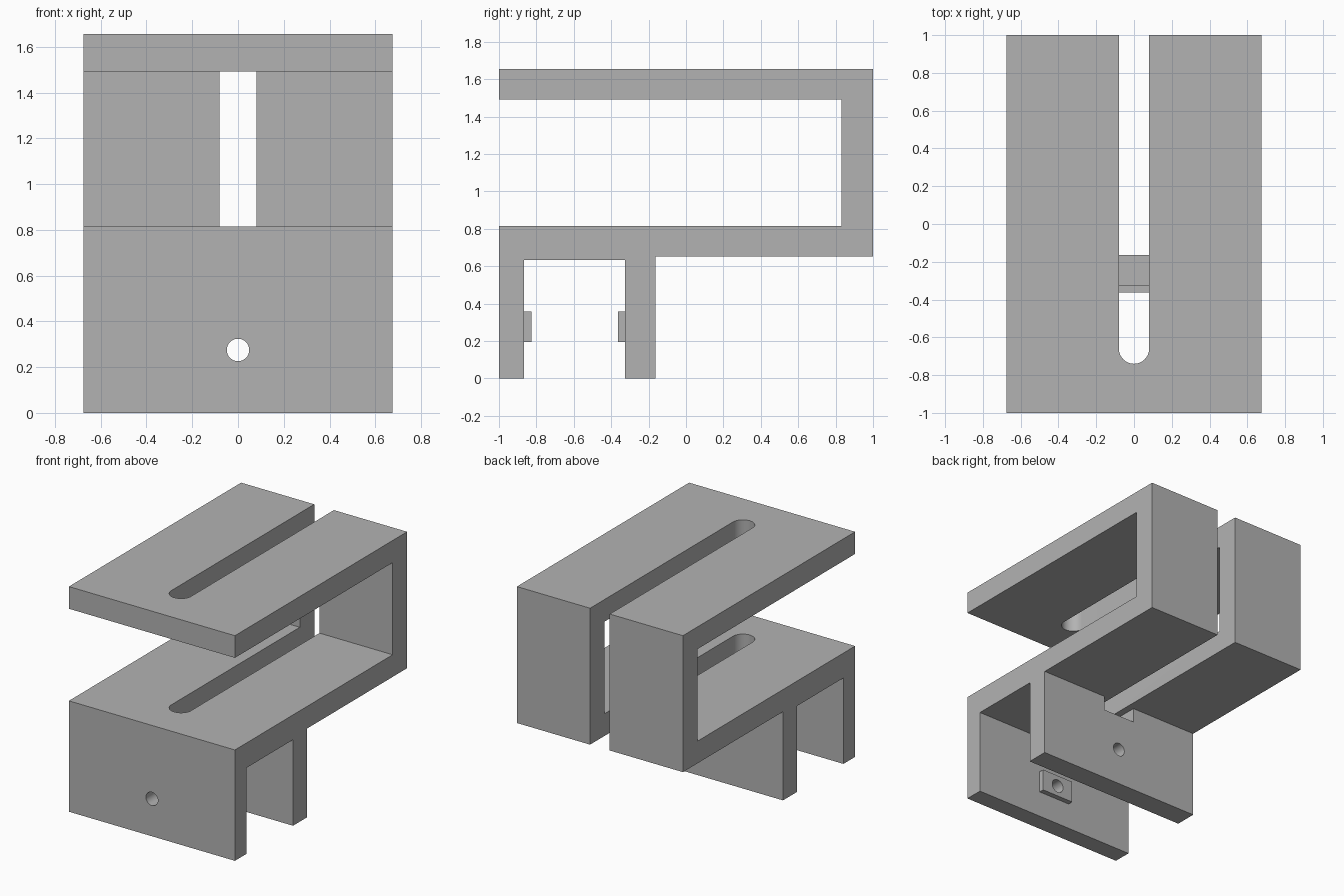
import bpy, bmesh, math

cube = bpy.data.objects.get("Cube")
if cube:
    bpy.data.objects.remove(cube, do_unlink=True)

grey = bpy.data.materials.new("plain grey")
grey.use_nodes = True
colour = (0.45, 0.45, 0.45, 1)
grey.diffuse_color = colour
grey.node_tree.nodes["Principled BSDF"].inputs["Base Color"].default_value = colour


def prism(name, outline, direction):
    """Extrude a planar outline along a vector."""
    bm = bmesh.new()
    face = bm.faces.new([bm.verts.new(p) for p in outline])
    grown = bmesh.ops.extrude_face_region(bm, geom=[face])["geom"]
    bmesh.ops.translate(bm, vec=direction,
                        verts=[v for v in grown if isinstance(v, bmesh.types.BMVert)])
    bmesh.ops.recalc_face_normals(bm, faces=bm.faces)
    mesh = bpy.data.meshes.new(name)
    bm.to_mesh(mesh)
    bm.free()
    mesh.materials.append(grey)
    obj = bpy.data.objects.new(name, mesh)
    bpy.context.collection.objects.link(obj)
    return obj


def box(name, half_width, y0, y1, z0, z1):
    w = half_width
    return prism(name, [(-w, y0, z0), (w, y0, z0), (w, y0, z1), (-w, y0, z1)],
                 (0, y1 - y0, 0))


def cut(obj, cutter):
    cutter.hide_render = True
    mod = obj.modifiers.new("cut", 'BOOLEAN')
    mod.operation, mod.solver, mod.object = 'DIFFERENCE', 'EXACT', cutter
    bpy.ops.object.select_all(action='DESELECT')
    obj.select_set(True)
    bpy.context.view_layer.objects.active = obj
    bpy.ops.object.modifier_apply(modifier=mod.name)


HALF = 0.675
SLOT = 0.08
FRONT_IN, REAR_IN, REAR_OUT = -0.865, -0.325, -0.163
SHELF_LOW, SHELF_TOP = 0.652, 0.815

# Folded bracket: clamp legs, shelf, back wall and top plate
profile = [(-1, 0), (FRONT_IN, 0), (FRONT_IN, 0.632), (REAR_IN, 0.632),
           (REAR_IN, 0), (REAR_OUT, 0), (REAR_OUT, SHELF_LOW), (1, SHELF_LOW),
           (1, 1.655), (-1, 1.655), (-1, 1.492), (0.832, 1.492),
           (0.832, SHELF_TOP), (-1, SHELF_TOP)]
bracket = prism("bracket", [(-HALF, y, z) for y, z in profile], (2 * HALF, 0, 0))

# Pads on the inner faces of the two legs
front_pad = box("front_pad", 0.132, FRONT_IN - 0.01, FRONT_IN + 0.038, 0.195, 0.357)
rear_pad = box("rear_pad", 0.132, REAR_IN - 0.038, REAR_IN + 0.01, 0.195, 0.357)

# Long slot with a round front end, open at the back
arc = [(SLOT * math.cos(a), -0.66 - SLOT * math.sin(a), 0.6)
       for a in (math.pi * i / 24 for i in range(25))]
slot = prism("slot_cutter", [(SLOT, 1.1, 0.6)] + arc + [(-SLOT, 1.1, 0.6)], (0, 0, 1.2))

# Notch in the top of the rear leg
notch = box("notch_cutter", 0.132, REAR_IN - 0.01, REAR_OUT + 0.01, 0.545, SHELF_LOW)

# Screw hole through both legs and pads
ring = [(0.049 * math.cos(a), -1.1, 0.275 + 0.049 * math.sin(a))
        for a in (math.tau * i / 40 for i in range(40))]
hole = prism("hole_cutter", ring, (0, 1.2, 0))

for cutter in (slot, notch, hole):
    cut(bracket, cutter)
for pad in (front_pad, rear_pad):
    cut(pad, hole)
for cutter in (slot, notch, hole):
    bpy.data.objects.remove(cutter, do_unlink=True)

# Smooth the round walls, keep the edges sharp
for obj in (bracket, front_pad, rear_pad):
    bpy.ops.object.select_all(action='DESELECT')
    obj.select_set(True)
    bpy.context.view_layer.objects.active = obj
    bpy.ops.object.shade_smooth_by_angle(angle=math.radians(30))
